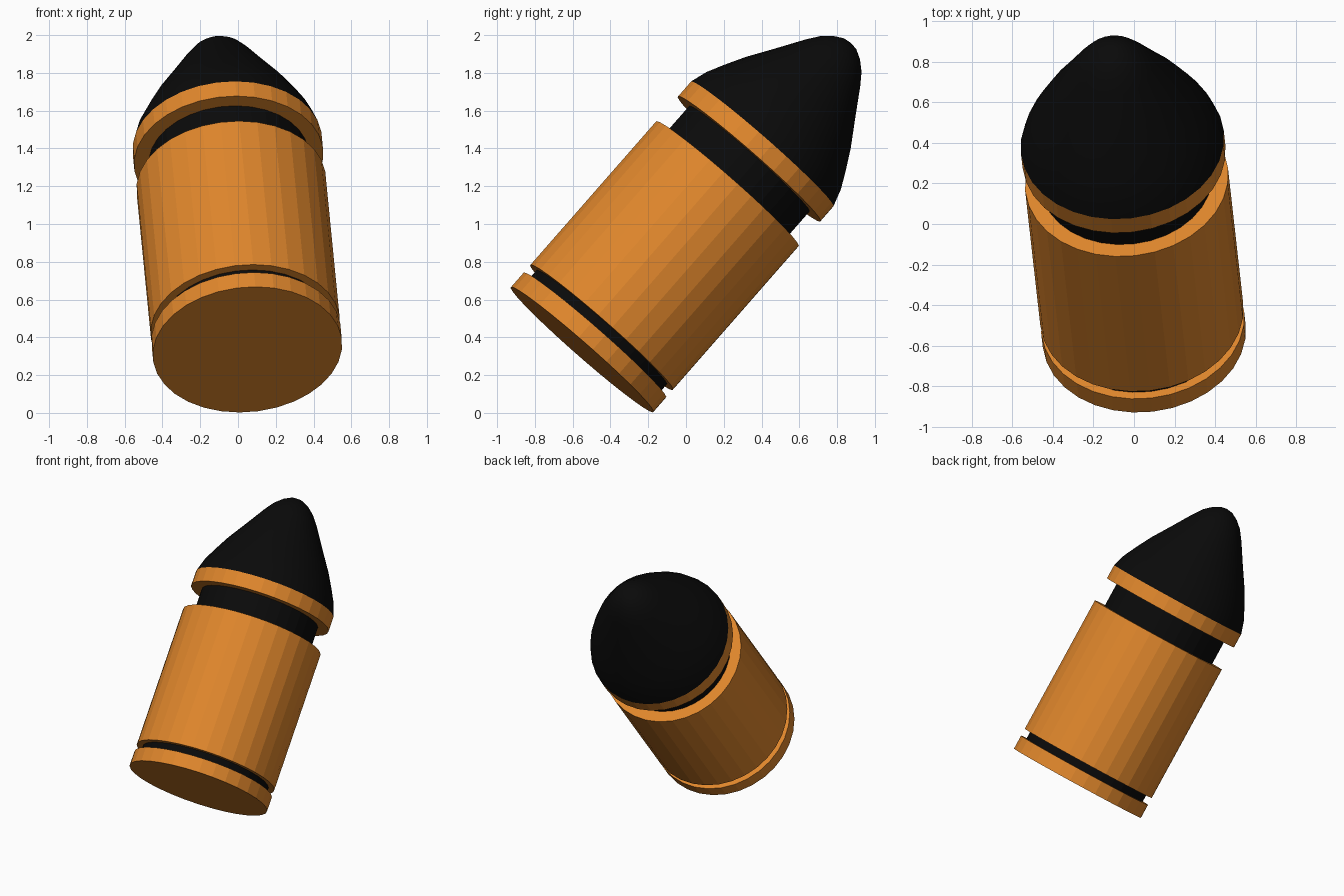
import bpy, bmesh
from math import sin, cos, tau, radians
from mathutils import Vector, Matrix

if "Cube" in bpy.data.objects:
    bpy.data.objects.remove(bpy.data.objects["Cube"])

SIDES = 32
BASE = Vector((0.05, -0.55, 0.335))
AXIS = Vector((-0.074, 0.657, 0.750)).normalized()
TILT = Matrix.Translation(BASE) @ AXIS.to_track_quat('Z', 'Y').to_matrix().to_4x4()


def material(name, color):
    m = bpy.data.materials.new(name)
    m.diffuse_color = color
    m.use_nodes = True
    m.node_tree.nodes["Principled BSDF"].inputs["Base Color"].default_value = m.diffuse_color
    return m


orange = material("orange", (0.74, 0.24, 0.025, 1))
black = material("black", (0.003, 0.003, 0.003, 1))


def lathe(name, profile, mat, smooth=False):
    """Closed solid of revolution from (radius, distance along axis) points."""
    bm = bmesh.new()
    rings = []
    for r, t in profile:
        if r == 0:
            rings.append([bm.verts.new((0, 0, t))])
        else:
            rings.append([bm.verts.new((r * cos(tau * i / SIDES), r * sin(tau * i / SIDES), t))
                          for i in range(SIDES)])
    for a, b in zip(rings, rings[1:]):
        for i in range(SIDES):
            j = (i + 1) % SIDES
            if len(b) == 1:
                bm.faces.new((a[i], a[j], b[0]))
            else:
                bm.faces.new((a[i], a[j], b[j], b[i]))
    bm.faces.new(rings[0][::-1])
    if len(rings[-1]) > 1:
        bm.faces.new(rings[-1])
    bmesh.ops.recalc_face_normals(bm, faces=bm.faces)
    me = bpy.data.meshes.new(name)
    bm.to_mesh(me)
    bm.free()
    me.materials.append(mat)
    ob = bpy.data.objects.new(name, me)
    bpy.context.collection.objects.link(ob)
    ob.matrix_world = TILT
    if smooth:
        bpy.ops.object.select_all(action='DESELECT')
        ob.select_set(True)
        bpy.context.view_layer.objects.active = ob
        bpy.ops.object.shade_smooth_by_angle(angle=radians(40))
    return ob


def cylinder(name, r, t0, t1, mat):
    return lathe(name, [(r, t0), (r, t1)], mat)


# casing: rim, dark groove, body
cylinder("base_rim", 0.503, 0, 0.102, orange)
cylinder("base_groove", 0.46, 0.102, 0.157, black)
cylinder("casing_body", 0.503, 0.157, 1.17, orange)

# neck and collar
cylinder("neck", 0.425, 1.17, 1.346, black)
cylinder("collar", 0.503, 1.346, 1.45, orange)

# rounded nose
lathe("nose_cone", [(0.503, 1.45), (0.475, 1.54), (0.43, 1.63), (0.37, 1.74),
                    (0.28, 1.88), (0.192, 2.02), (0.145, 2.085), (0.095, 2.13),
                    (0.045, 2.158), (0, 2.165)], black, smooth=True)
